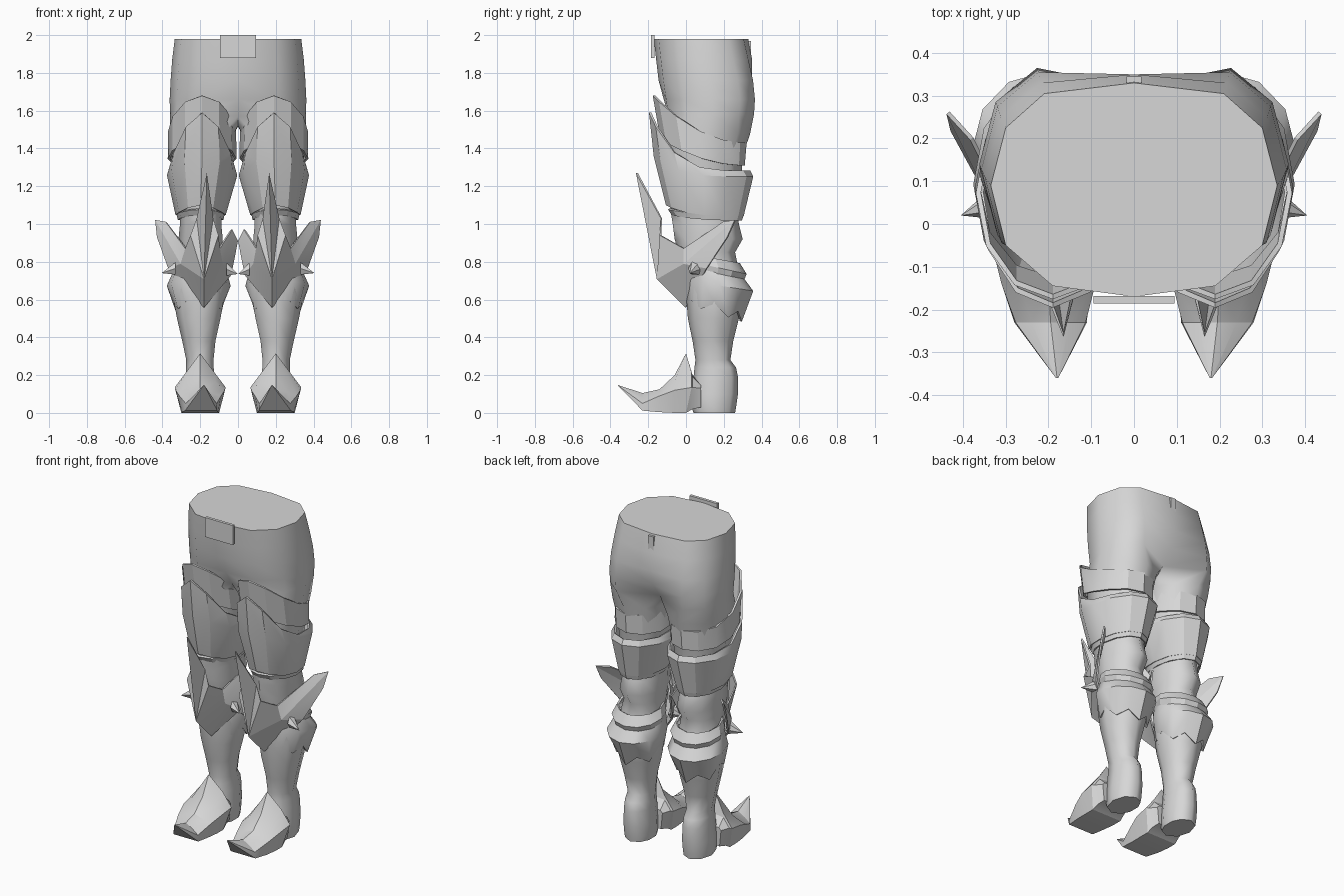
import bpy, bmesh, math

if "Cube" in bpy.data.objects:
    bpy.data.objects.remove(bpy.data.objects["Cube"])

metal = bpy.data.materials.new("plain grey")
metal.diffuse_color = (0.68, 0.68, 0.68, 1)
metal.use_nodes = True
metal.node_tree.nodes["Principled BSDF"].inputs["Base Color"].default_value = metal.diffuse_color


def make(name, verts, faces, mirror=True, thick=0, angle=30):
    me = bpy.data.meshes.new(name)
    me.from_pydata(verts, [], faces)
    bm = bmesh.new()
    bm.from_mesh(me)
    bmesh.ops.recalc_face_normals(bm, faces=bm.faces)
    bm.to_mesh(me)
    bm.free()
    me.materials.append(metal)
    ob = bpy.data.objects.new(name, me)
    bpy.context.collection.objects.link(ob)
    bpy.ops.object.select_all(action='DESELECT')
    ob.select_set(True)
    bpy.context.view_layer.objects.active = ob
    if thick:
        s = ob.modifiers.new("thickness", 'SOLIDIFY')
        s.thickness, s.offset = thick, 0
    if mirror:
        m = ob.modifiers.new("mirror", 'MIRROR')
        m.merge_threshold = 0.0005
    bpy.ops.object.convert(target='MESH')
    bpy.ops.object.shade_smooth_by_angle(angle=math.radians(angle))
    return ob


def bridge(a, b, n, closed=True):
    """Quads between two rows of n vertices starting at a and b."""
    return [(a + i, a + (i + 1) % n, b + (i + 1) % n, b + i) for i in range(n if closed else n - 1)]


def shell(name, rings, power=3, jag=0, n=12, thick=0.012, angle=28):
    """Open armour tube; ring = cx, rx, y_front, y_back, z_front, z_back."""
    verts, faces = [], []
    for r, (cx, rx, y0, y1, zf, zb) in enumerate(rings):
        for k in range(n):
            a = 2 * math.pi * k / n - math.pi / 2
            t = (1 - math.sin(a)) / 2
            z = zb + (zf - zb) * t ** power
            if jag and r == len(rings) - 1 and t < .8:
                z += jag * (1 if k % 2 else -1)
            verts.append((cx + rx * math.cos(a), (y0 + y1) / 2 + (y1 - y0) / 2 * math.sin(a), z))
        if r:
            faces += bridge((r - 1) * n, r * n, n)
    return make(name, verts, faces, thick=thick, angle=angle)


# Hips and legs: half rings for the hips, then closed rings for each leg
outline = [(0, -.17), (.19, -.145), (.30, -.05), (.335, .09), (.30, .225), (.21, .305), (0, .33)]
verts, faces = [], [tuple(range(7))]
# z, scale, front inset, back bulge, front and back centre inset
hips = [(1.98, 1, 0, 0, 0, 0), (1.87, 1.04, .012, .025, 0, .005), (1.76, 1.065, .025, .05, 0, .03),
        (1.66, 1.08, .04, .06, .012, .07), (1.58, 1.075, .05, .055, .06, .13)]
for r, (z, s, front, back, c0, c1) in enumerate(hips):
    for i, (x, y) in enumerate(outline):
        dy = front if y < 0 else back if y > .2 else (front + back) / 2
        dy += c0 if i == 0 else -c1 if i == 6 else 0
        verts.append((x * s, y + dy, z - (.01 if r == 4 and i in (0, 6) else 0)))
    if r:
        faces += bridge((r - 1) * 7, r * 7, 7, False)
crotch = len(verts)
verts += [(0, .15, 1.515), (0, .02, 1.52)]
prev = list(range(28, 35)) + [crotch, crotch + 1]
# z, centre x, radius x, front y, back y
leg = [(1.48, .187, .174, -.11, .34), (1.36, .185, .165, -.10, .30), (1.2, .19, .135, -.09, .29),
       (1.06, .195, .115, -.08, .27), (1.0, .195, .112, -.07, .28), (.92, .195, .12, -.06, .30),
       (.85, .195, .11, -.04, .26), (.75, .2, .125, -.01, .28), (.63, .205, .142, .0, .31),
       (.5, .205, .118, .01, .28), (.38, .205, .09, .035, .25), (.28, .2, .074, .05, .235),
       (.24, .2, .075, .045, .265), (.19, .2, .078, .04, .275), (.1, .2, .085, .03, .275),
       (.03, .2, .085, .03, .265), (0, .2, .08, .04, .26)]
angles = [-130, -90, -45, 0, 45, 90, 130, 162, 198]
for z, cx, rx, y0, y1 in leg:
    b = len(verts)
    for d in angles:
        a = math.radians(d)
        verts.append((cx + rx * math.cos(a), (y0 + y1) / 2 + (y1 - y0) / 2 * math.sin(a), z))
    for i in range(9):
        j = (i + 1) % 9
        faces.append((prev[i], prev[j], b + j, b + i))
    prev = list(range(b, b + 9))
faces.append(tuple(prev))
make("hips_and_legs", verts, faces, angle=60)

# Thigh armour
shell("thigh_band", [(.19, .174, -.17, .315, 1.68, 1.43), (.19, .176, -.13, .305, 1.45, 1.31)], 2)
shell("thigh_plate", [(.19, .168, -.19, .335, 1.59, 1.28), (.19, .18, -.165, .35, 1.36, 1.25),
                      (.198, .127, -.10, .30, 1.10, 1.045)], 4)
shell("thigh_rim", [(.198, .122, -.09, .30, 1.08, 1.05), (.198, .115, -.07, .29, 1.05, 1.02)])

# Calf armour
shell("calf_band", [(.2, .13, .03, .28, .84, .79), (.2, .15, .03, .315, .80, .735), (.2, .14, .03, .30, .77, .70)], 1)
shell("calf_plate", [(.2, .135, .02, .29, .78, .725), (.208, .163, .01, .35, .70, .645),
                     (.206, .124, .015, .29, .60, .51)], 1, jag=.025, angle=40)

# Knee guard: blade and two wings around a central ridge
tip, ridge, low = (.165, -.26, 1.27), (.18, -.15, .71), (.18, 0, .56)
hub_out, hub_in = (.30, -.01, .79), (.085, -.01, .79)
outer = [(.215, -.13, 1.03), (.25, -.135, .94), (.275, -.01, .87), (.38, .2, 1.01),
         (.435, .26, 1.02), (.425, .22, .93), (.365, .11, .765)]
inner = [(.135, -.13, 1.03), (.105, -.135, .94), (.10, -.01, .87), (.035, .12, .97),
         (.004, .15, .91), (.04, .08, .73)]
rim = [tip] + outer + [low] + inner[::-1]
verts = rim + [ridge, hub_out, hub_in]
R, O, I = 15, 16, 17
faces = [(R, 0, 1), (R, 1, 2), (R, 2, 3, O), (O, 3, 4), (O, 4, 5), (O, 5, 6), (O, 6, 7), (O, 7, 8), (R, O, 8),
         (R, 0, 14), (R, 14, 13), (R, 13, 12, I), (I, 12, 11), (I, 11, 10), (I, 10, 9), (I, 9, 8), (R, I, 8)]
make("knee_guard", verts, faces, thick=.01, angle=15)


# Small side spikes, six sided cones
def spike(name, base_x, tip_x, y, z, r):
    v = [(base_x, y + r * math.cos(i * math.pi / 3), z + r * math.sin(i * math.pi / 3)) for i in range(6)]
    make(name, v + [(tip_x, y - .03, z - .025)],
         [(i, (i + 1) % 6, 6) for i in range(6)] + [tuple(range(6))])


spike("outer_spike", .33, .405, .05, .765, .038)
spike("inner_spike", .06, .002, .05, .76, .038)

# Pointed shoe: y, floor z, floor half width, side z, side half width, shoulder z, shoulder half width, top z
shoe = [(-.36, .144, .003, .145, .003, .146, .002, .147), (-.23, .012, .085, .05, .082, .08, .045, .105),
        (-.14, .004, .095, .09, .11, .105, .065, .125), (-.06, 0, .1, .12, .13, .165, .08, .20),
        (0, 0, .1, .135, .135, .215, .075, .315), (.035, .02, .095, .135, .12, .19, .08, .20),
        (.08, .03, .085, .13, .095, .145, .08, .15)]
verts, faces = [], []
for r, (y, zf, wf, zs, ws, zh, wh, zt) in enumerate(shoe):
    cx = .18 if r == 0 else .195 if r == 1 else .2
    half = [(wf, zf), (ws, zs), (wh, zh)]
    row = half + [(0, zt)] + [(-w, z) for w, z in half[::-1]]
    # the ankle flap leans back at its sides
    verts += [(cx + w, y + (.03 if r == 4 and abs(w) > .07 and z > .1 else 0), z) for w, z in row]
    if r:
        faces += bridge((r - 1) * 7, r * 7, 7)
faces += [tuple(range(7)), tuple(range(len(verts) - 7, len(verts)))]
make("pointed_shoe", verts, faces, angle=25)


# Belt buckle and rear loop
def box(name, x, y0, y1, z0, z1):
    v = [(sx, y, z) for z in (z0, z1) for sx, y in ((-x, y0), (x, y0), (x, y1), (-x, y1))]
    make(name, v, bridge(0, 4, 4) + [(0, 1, 2, 3), (4, 5, 6, 7)], mirror=False)


box("buckle", .095, -.186, -.168, 1.88, 2.0)
box("rear_loop", .018, .325, .345, 1.87, 1.97)
